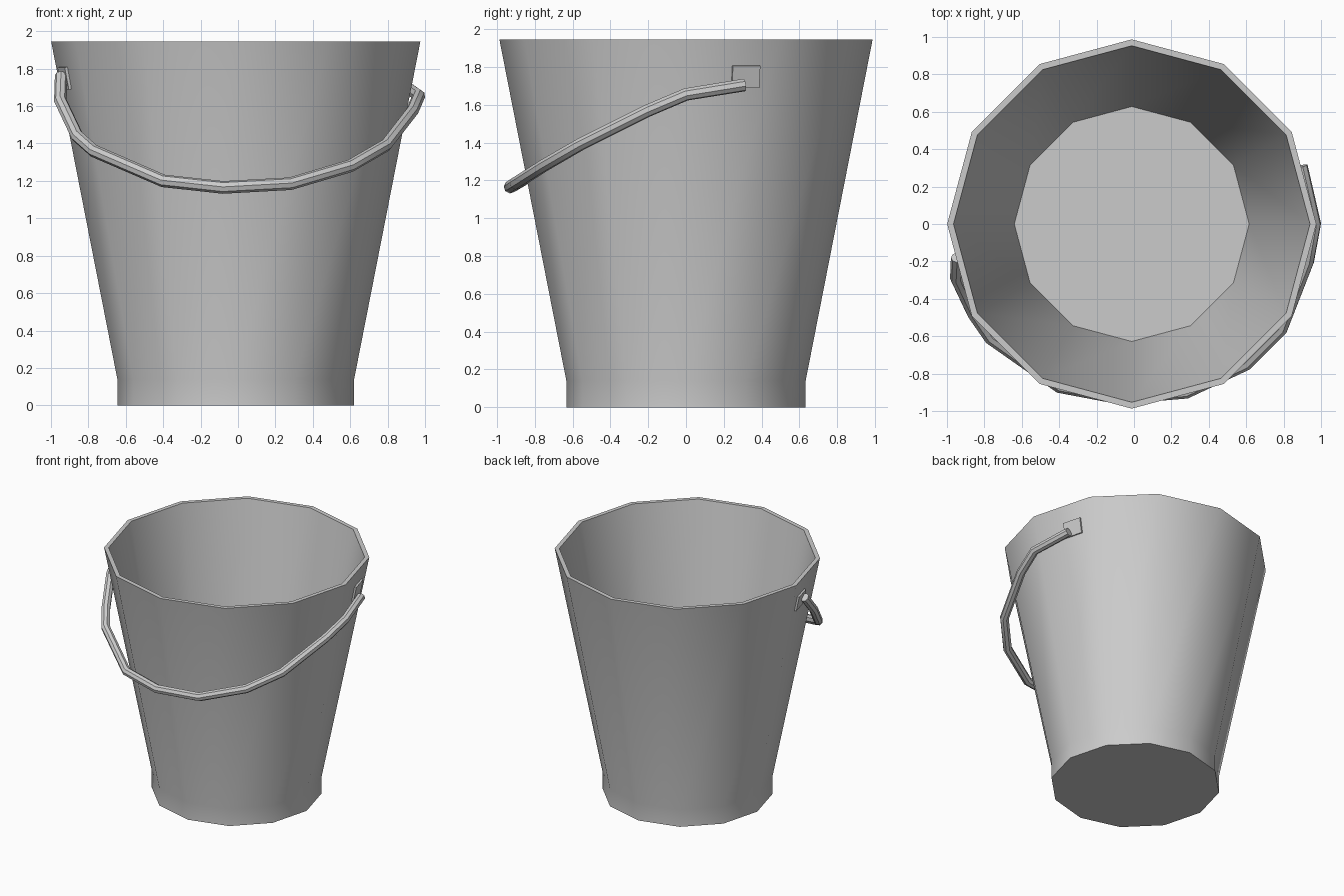
import bpy, bmesh, math
from mathutils import Vector, Matrix

cube = bpy.data.objects.get("Cube")
if cube:
    bpy.data.objects.remove(cube, do_unlink=True)

SIDES = 12
CENTRE = Vector((-0.012, 0, 0))
BASE_R, RIM_R, BAND_Z, RIM_Z = 0.633, 0.987, 0.14, 1.945

# Single grey metal
metal = bpy.data.materials.new("grey_metal")
metal.use_nodes = True
colour = (0.6, 0.6, 0.6, 1)
metal.diffuse_color = colour
metal.node_tree.nodes["Principled BSDF"].inputs["Base Color"].default_value = colour


def select_only(obj):
    bpy.ops.object.select_all(action="DESELECT")
    obj.select_set(True)
    bpy.context.view_layer.objects.active = obj


def add_mesh(name, bm):
    bmesh.ops.recalc_face_normals(bm, faces=bm.faces)
    mesh = bpy.data.meshes.new(name)
    bm.to_mesh(mesh)
    bm.free()
    mesh.materials.append(metal)
    obj = bpy.data.objects.new(name, mesh)
    bpy.context.collection.objects.link(obj)
    return obj


def smooth(obj):
    select_only(obj)
    bpy.ops.object.shade_smooth_by_angle(angle=math.radians(40))


def wall_radius(z):
    return BASE_R + (RIM_R - BASE_R) * (z - BAND_Z) / (RIM_Z - BAND_Z)


# Bucket: outer wall, rim and inner wall turned from one profile
profile = [(BASE_R, 0), (BASE_R, BAND_Z), (RIM_R, RIM_Z),
           (RIM_R - 0.034, RIM_Z), (BASE_R - 0.005, BAND_Z + 0.02)]
bm = bmesh.new()
rings = []
for r, z in profile:
    angles = [math.tau * i / SIDES for i in range(SIDES)]
    rings.append([bm.verts.new(CENTRE + Vector((r * math.cos(a), r * math.sin(a), z)))
                  for a in angles])
for low, high in zip(rings, rings[1:]):
    for i in range(SIDES):
        j = (i + 1) % SIDES
        bm.faces.new((low[i], low[j], high[j], high[i]))
bm.faces.new(rings[0])
bm.faces.new(rings[-1])
smooth(add_mesh("bucket", bm))


# Square handle brackets lying on the sloping wall facets
def bracket(name, facet_angle, slide):
    z = 1.75
    apothem = wall_radius(z) * math.cos(math.pi / SIDES)
    tilt = math.atan((RIM_R - BASE_R) / (RIM_Z - BAND_Z))
    bm = bmesh.new()
    bmesh.ops.create_cube(bm, size=1, matrix=Matrix.Diagonal((0.03, 0.15, 0.12, 1)))
    bm.transform(Matrix.Translation(CENTRE)
                 @ Matrix.Rotation(facet_angle, 4, "Z")
                 @ Matrix.Translation((apothem, slide, z))
                 @ Matrix.Rotation(tilt, 4, "Y"))
    add_mesh(name, bm)


facet = math.pi / SIDES
bracket("left_bracket", facet, 0.08)
bracket("right_bracket", math.pi + facet, -0.09)

# Wire handle hanging across the front
path = [(-0.945, -0.18, 1.765), (-0.95, -0.29, 1.63), (-0.86, -0.48, 1.44),
        (-0.77, -0.61, 1.36), (-0.4, -0.87, 1.2), (-0.08, -0.93, 1.165),
        (0.28, -0.9, 1.185), (0.6, -0.75, 1.28), (0.79, -0.56, 1.39),
        (0.93, -0.2, 1.57), (0.967, 0.0, 1.655), (0.895, 0.31, 1.705)]
curve = bpy.data.curves.new("handle", "CURVE")
curve.dimensions = "3D"
curve.bevel_depth = 0.034
curve.bevel_resolution = 2
curve.use_fill_caps = True
spline = curve.splines.new("POLY")
spline.points.add(len(path) - 1)
for point, co in zip(spline.points, path):
    point.co = (*co, 1)
curve.materials.append(metal)
handle = bpy.data.objects.new("handle", curve)
bpy.context.collection.objects.link(handle)
select_only(handle)
bpy.ops.object.convert(target="MESH")
smooth(bpy.context.view_layer.objects.active)
